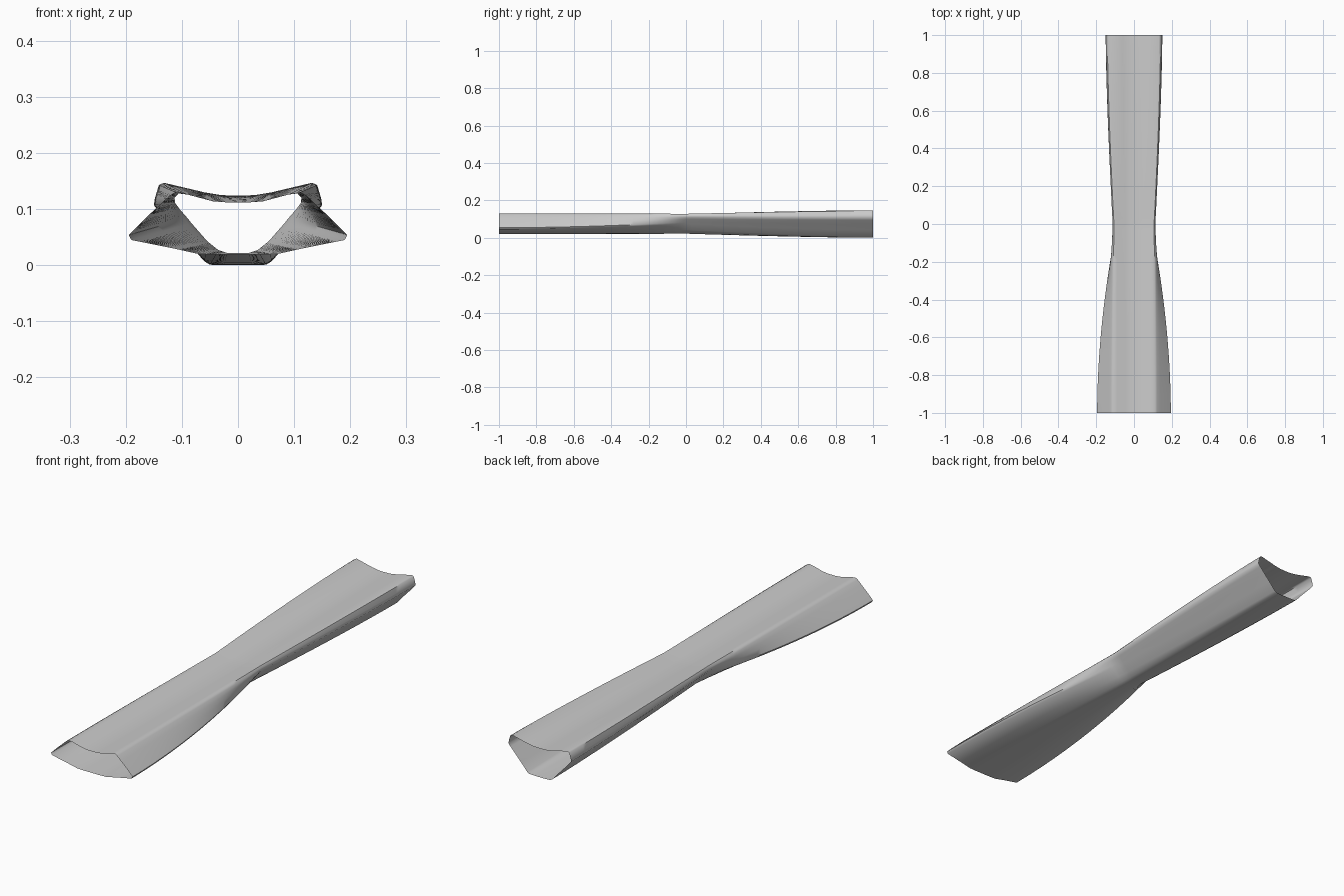
import bpy, bmesh, math

if "Cube" in bpy.data.objects:
    bpy.data.objects.remove(bpy.data.objects["Cube"])

# Half cross-sections (x, z), bottom centre round to top centre, matched point for point
FRONT = [(0, .019), (.04, .019), (.07, .02), (.12, .031), (.19, .045), (.195, .054), (.165, .084),
         (.14, .107), (.122, .124), (.112, .13), (.09, .127), (.045, .115), (.02, .112), (0, .112)]
WAIST = [(0, .022), (.02, .022), (.035, .027), (.055, .043), (.083, .075), (.09, .084), (.104, .1),
         (.112, .111), (.113, .12), (.106, .128), (.09, .126), (.045, .114), (.02, .112), (0, .112)]
BACK = [(0, 0), (.025, 0), (.05, .001), (.06, .007), (.09, .041), (.12, .073), (.14, .095),
        (.15, .107), (.148, .12), (.141, .143), (.132, .147), (.06, .130), (.03, .125), (0, .124)]


def full(half):
    """Mirror a half section into a closed ring."""
    return half + [(-x, z) for x, z in half[-2:0:-1]]


def section(y):
    """Blend from the waist towards the end section on this side."""
    end, power = (FRONT, 1.9) if y < 0 else (BACK, 1.5)
    d = abs(y)
    w = 1 - (1 - d) ** power
    return [((1 - w) * a[0] + w * b[0], y, (1 - w) * a[1] + w * b[1])
            for a, b in zip(full(WAIST), full(end))]


# Open-ended lofted tube
bm = bmesh.new()
steps = 64
rings = [[bm.verts.new(p) for p in section(-1 + 2 * i / steps)] for i in range(steps + 1)]
n = len(rings[0])
for r0, r1 in zip(rings, rings[1:]):
    for j in range(n):
        k = (j + 1) % n
        bm.faces.new((r0[j], r0[k], r1[k], r1[j]))
bmesh.ops.recalc_face_normals(bm, faces=bm.faces)

mesh = bpy.data.meshes.new("lofted_tube")
bm.to_mesh(mesh)
bm.free()
tube = bpy.data.objects.new("lofted_tube", mesh)
bpy.context.collection.objects.link(tube)
bpy.context.view_layer.objects.active = tube
tube.select_set(True)
bpy.ops.object.shade_smooth_by_angle(angle=math.radians(50))
